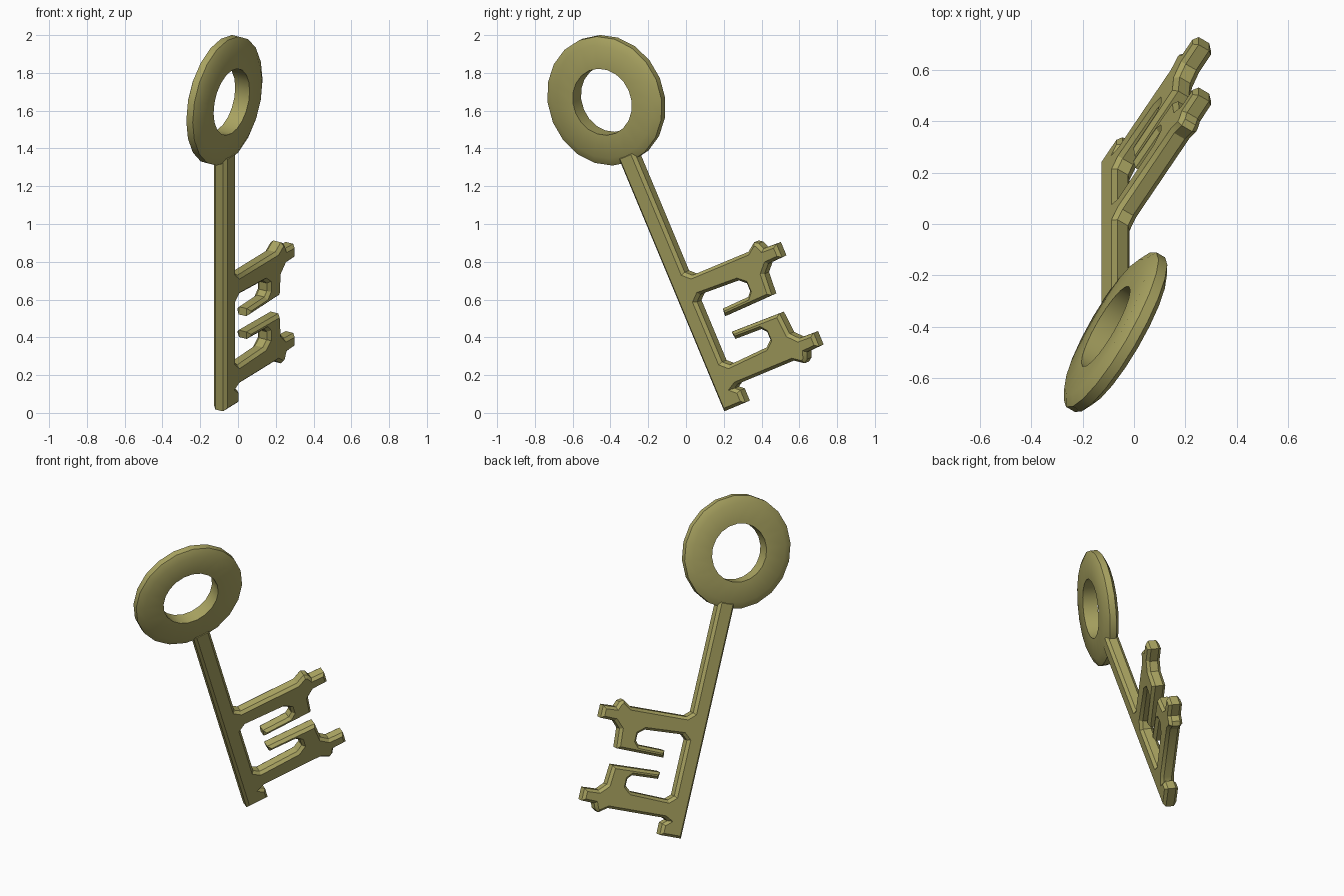
import bpy, bmesh, math
from mathutils import Matrix, Vector

if "Cube" in bpy.data.objects:
    bpy.data.objects.remove(bpy.data.objects["Cube"])

# Local frame of the tilted key: S runs down the shaft, T along the teeth, N is the face normal
a, b = math.radians(32), math.atan2(0.385, 0.923)
S = Vector((0, math.sin(b), -math.cos(b)))
T = Vector((math.sin(a), math.cos(b) * math.cos(a), math.sin(b) * math.cos(a)))
N = S.cross(T)
POSE = Matrix((S, T, N)).transposed().to_4x4()
POSE.translation = (-0.072, -0.4215, 1.655)   # centre of the ring

brass = bpy.data.materials.new("olive_brass")
brass.diffuse_color = (0.40, 0.37, 0.12, 1)
brass.use_nodes = True
brass.node_tree.nodes["Principled BSDF"].inputs["Base Color"].default_value = brass.diffuse_color


def finish(bm, name):
    bmesh.ops.recalc_face_normals(bm, faces=bm.faces[:])
    bm.transform(POSE)
    mesh = bpy.data.meshes.new(name)
    bm.to_mesh(mesh)
    bm.free()
    mesh.materials.append(brass)
    ob = bpy.data.objects.new(name, mesh)
    bpy.context.collection.objects.link(ob)
    bpy.ops.object.select_all(action='DESELECT')
    ob.select_set(True)
    bpy.context.view_layer.objects.active = ob
    bpy.ops.object.shade_smooth_by_angle(angle=math.radians(30))
    return ob


# Ring handle: chamfered profile (radius, height) turned around the normal
SIDES = 20
profile = [(0.18, -0.045), (0.305, -0.045), (0.349, -0.02),
           (0.349, 0.02), (0.305, 0.045), (0.18, 0.045)]
bm = bmesh.new()
rings = []
for i in range(SIDES):
    ang = math.tau * i / SIDES
    rings.append([bm.verts.new((r * math.cos(ang), r * math.sin(ang), h)) for r, h in profile])
for i in range(SIDES):
    p, q = rings[i], rings[(i + 1) % SIDES]
    for j in range(len(profile)):
        k = (j + 1) % len(profile)
        bm.faces.new((p[j], p[k], q[k], q[j]))
finish(bm, "ring_handle")

# Shaft and teeth: one outline, the second tooth mirrors the first
tooth = [(1.0, .053), (1.03, .09), (1.03, .47), (.995, .525), (1.01, .55),
         (1.045, .565), (1.048, .65), (1.125, .65), (1.128, .555), (1.17, .51),
         (1.29, .50), (1.297, .18), (1.255, .185), (1.25, .36), (1.225, .385),
         (1.18, .385), (1.15, .345), (1.14, .09), (1.17, .053)]
MID = 1.342
lower = [(2 * MID - s, t) for s, t in reversed(tooth)]
lower[-1] = (1.668, .062)                       # short neck above the foot
foot = [(1.69, .09), (1.76, .09), (1.76, -.053)]
outline = [(.30, .053)] + tooth + lower + foot + [(.30, -.053)]

HALF, CHAMFER = 0.024, 0.018
bm = bmesh.new()
base = bm.faces.new([bm.verts.new((s, t, -HALF)) for s, t in outline])
ext = bmesh.ops.extrude_face_region(bm, geom=[base], use_keep_orig=True)
bmesh.ops.translate(bm, vec=(0, 0, 2 * HALF),
                    verts=[g for g in ext["geom"] if isinstance(g, bmesh.types.BMVert)])
bmesh.ops.recalc_face_normals(bm, faces=bm.faces[:])
# chamfer both faces by an inset that rises
for cap in [f for f in bm.faces if len(f.verts) > 4]:
    bmesh.ops.inset_region(bm, faces=[cap], thickness=0.016, depth=CHAMFER,
                           use_even_offset=True, use_boundary=True)
finish(bm, "shaft_and_teeth")
